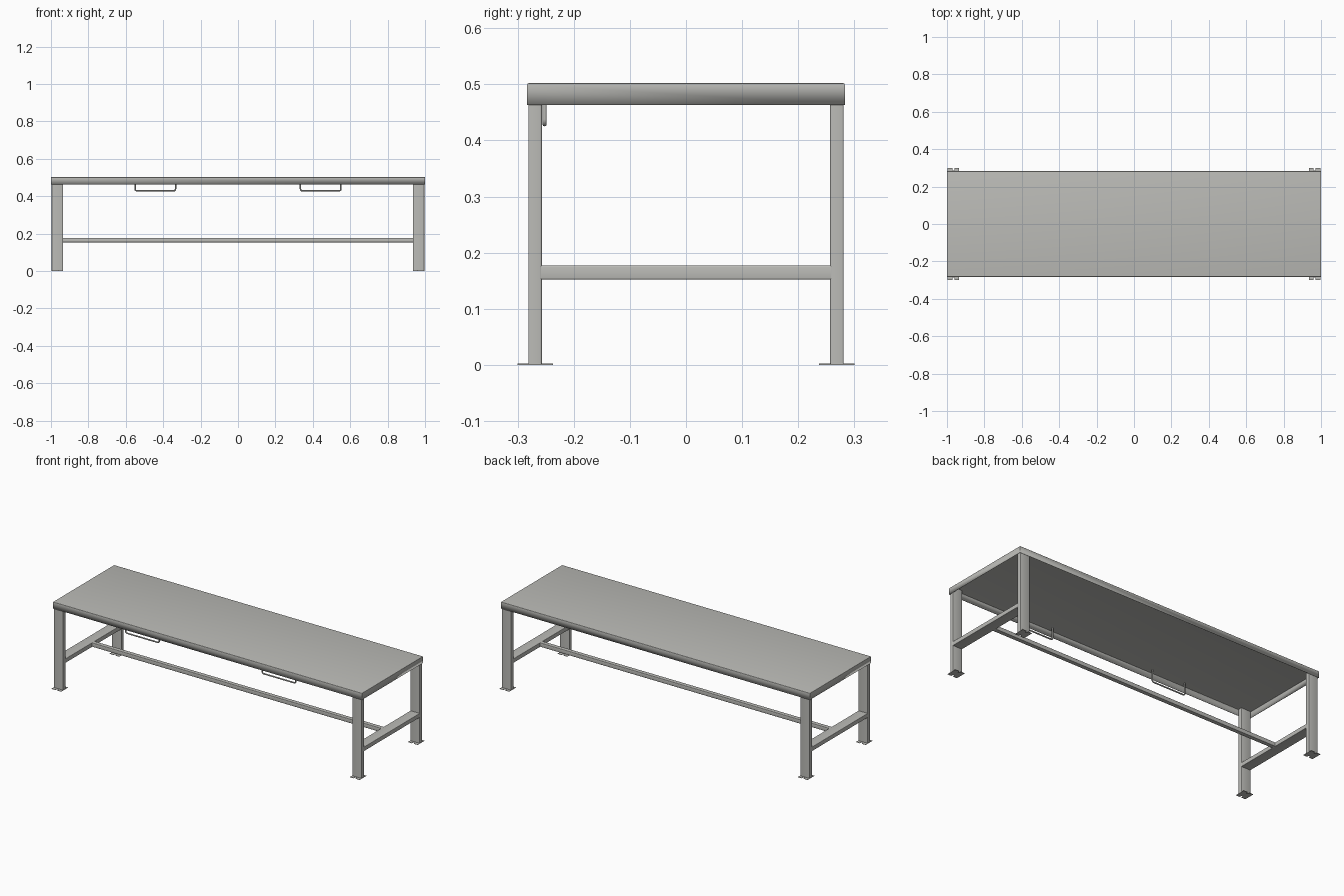
import bpy, bmesh, math
from mathutils import Vector

if "Cube" in bpy.data.objects:
    bpy.data.objects.remove(bpy.data.objects["Cube"])

steel = bpy.data.materials.new("grey steel")
steel.diffuse_color = (0.50, 0.50, 0.475, 1)
steel.use_nodes = True
steel.node_tree.nodes["Principled BSDF"].inputs["Base Color"].default_value = steel.diffuse_color


def finish(name, bm, smooth=True):
    bmesh.ops.recalc_face_normals(bm, faces=bm.faces)
    me = bpy.data.meshes.new(name)
    bm.to_mesh(me)
    bm.free()
    me.materials.append(steel)
    ob = bpy.data.objects.new(name, me)
    bpy.context.collection.objects.link(ob)
    if smooth:
        bpy.ops.object.select_all(action='DESELECT')
        ob.select_set(True)
        bpy.context.view_layer.objects.active = ob
        bpy.ops.object.shade_smooth_by_angle(angle=math.radians(35))
    return ob


def box_bm(lo, hi):
    bm = bmesh.new()
    bmesh.ops.create_cube(bm, size=1)
    for v in bm.verts:
        v.co = Vector([(lo[i] + hi[i]) / 2 + v.co[i] * (hi[i] - lo[i]) for i in range(3)])
    return bm


def tube(name, lo, hi, axis, r=0.003):
    """Rectangular tube along an axis, with rounded long edges."""
    bm = box_bm(lo, hi)
    edges = [e for e in bm.edges
             if abs((e.verts[0].co - e.verts[1].co)[axis]) > 1e-4]
    bmesh.ops.bevel(bm, geom=edges, offset=r, segments=3, profile=0.5, affect='EDGES')
    return finish(name, bm)


# Bench top: folded sheet tray, open underneath
X, Y, Z0, Z1 = 1.0, 0.283, 0.463, 0.502
bm = box_bm((-X, -Y, Z0), (X, Y, Z1))
bottom = [f for f in bm.faces if f.calc_center_median().z < Z0 + 1e-4]
bmesh.ops.delete(bm, geom=bottom, context='FACES_ONLY')
top_edges = [e for e in bm.edges if all(v.co.z > Z1 - 1e-4 for v in e.verts)]
bmesh.ops.bevel(bm, geom=top_edges, offset=0.003, segments=3, profile=0.5, affect='EDGES')
top = finish("bench_top", bm)
sheet = top.modifiers.new("sheet thickness", 'SOLIDIFY')
sheet.thickness = 0.002
sheet.offset = -1


# Foot plate: thin plate with a bolt slot at each end
def foot_plate(name, cx, cy):
    hx, hy, w, depth = 0.031, 0.0315, 0.006, 0.007
    half = [(-hx, hy), (-w, hy)]
    for i in range(9):
        a = math.pi + math.pi * i / 8
        half.append((w * math.cos(a), hy - depth + w * math.sin(a)))
    half += [(w, hy), (hx, hy)]
    outline = half + [(-x, -y) for x, y in half]
    bm = bmesh.new()
    face = bm.faces.new([bm.verts.new((cx + x, cy + y, 0)) for x, y in outline])
    ext = bmesh.ops.extrude_face_region(bm, geom=[face])
    for v in ext["geom"]:
        if isinstance(v, bmesh.types.BMVert):
            v.co.z = 0.002
    finish(name, bm, smooth=False)


# End frames: two legs, two foot plates and a cross bar
for sx, side in ((-1, "left"), (1, "right")):
    x0, x1 = sorted((sx * 0.935, sx * 0.996))
    for sy, end in ((-1, "front"), (1, "back")):
        y0, y1 = sorted((sy * 0.257, sy * 0.281))
        tube(f"{end}_{side}_leg", (x0, y0, 0.001), (x1, y1, 0.4995), 2)
        foot_plate(f"{end}_{side}_foot_plate", (x0 + x1) / 2, sy * 0.2685)
    tube(f"{side}_cross_bar", (x0, -0.258, 0.152), (x1, 0.258, 0.177), 1)

# Long stretcher joining the cross bars
tube("long_stretcher", (-0.937, -0.0125, 0.1525), (0.937, 0.0125, 0.1765), 0)


# Wire brackets hanging under the front edge
def bracket(name, cx):
    r, hw, zb, zt, c = 0.004, 0.108, 0.429, 0.4995, 0.009
    path = [(-hw, zt)]
    for i in range(6):
        a = math.pi + math.pi / 2 * i / 5
        path.append((-hw + c + c * math.cos(a), zb + c + c * math.sin(a)))
    path += [(-x, z) for x, z in reversed(path)]
    cu = bpy.data.curves.new(name, 'CURVE')
    cu.dimensions = '3D'
    cu.bevel_depth = r
    cu.bevel_resolution = 3
    cu.use_fill_caps = True
    sp = cu.splines.new('POLY')
    sp.points.add(len(path) - 1)
    for p, (x, z) in zip(sp.points, path):
        p.co = (cx + x, -0.252, z, 1)
    sp.use_smooth = True
    cu.materials.append(steel)
    ob = bpy.data.objects.new(name, cu)
    bpy.context.collection.objects.link(ob)


bracket("left_wire_bracket", -0.442)
bracket("right_wire_bracket", 0.442)
